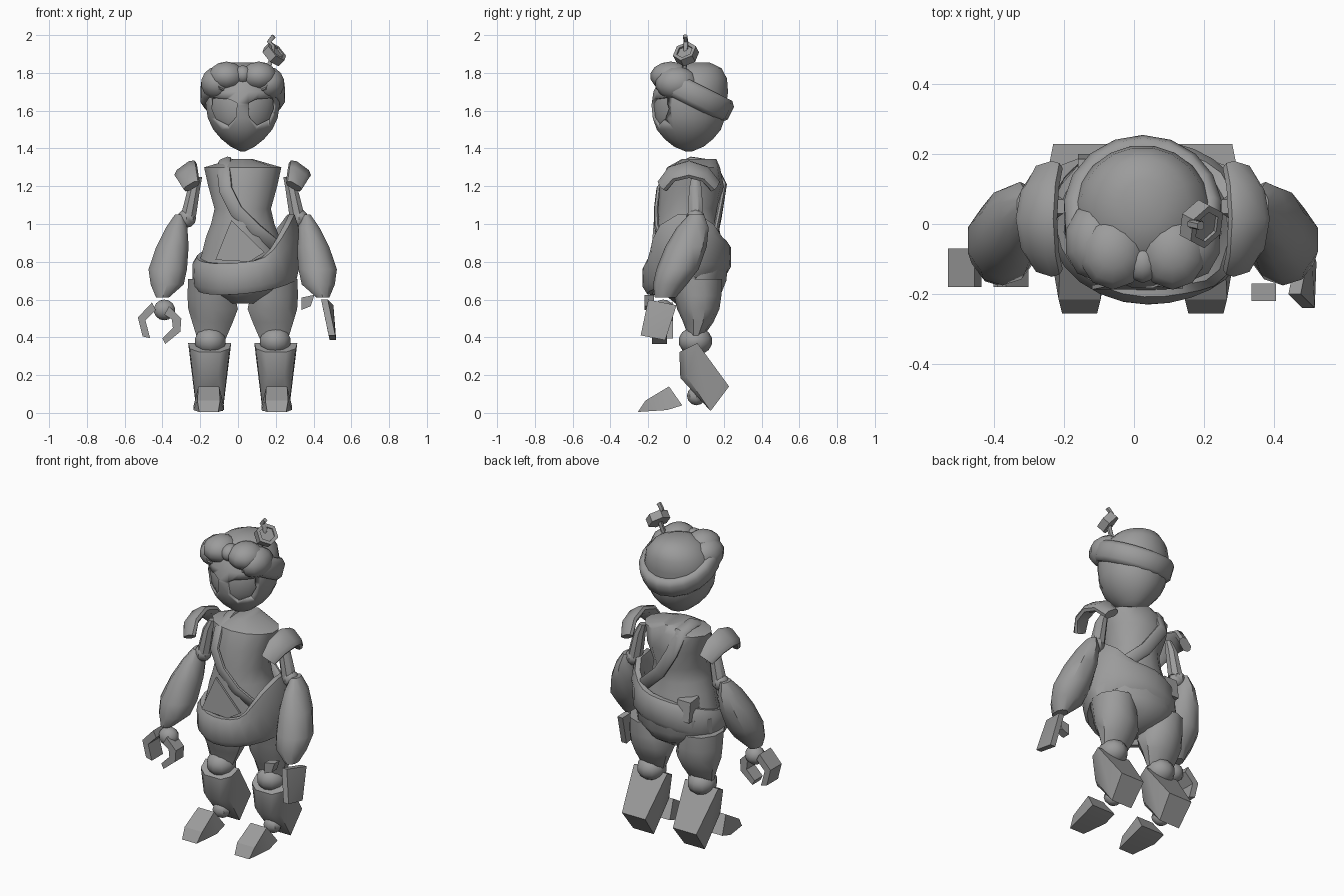
import bpy, bmesh, math
from mathutils import Vector

if "Cube" in bpy.data.objects:
    bpy.data.objects.remove(bpy.data.objects["Cube"], do_unlink=True)

MID = 0.025  # x of the symmetry plane
grey = bpy.data.materials.new("plain_grey")
grey.use_nodes = True
grey.diffuse_color = (0.33, 0.33, 0.33, 1)
grey.node_tree.nodes["Principled BSDF"].inputs["Base Color"].default_value = (0.33, 0.33, 0.33, 1)


def finish(name, bm, angle=35):
    bmesh.ops.recalc_face_normals(bm, faces=bm.faces)
    mesh = bpy.data.meshes.new(name)
    bm.to_mesh(mesh)
    bm.free()
    mesh.materials.append(grey)
    ob = bpy.data.objects.new(name, mesh)
    bpy.context.collection.objects.link(ob)
    bpy.ops.object.select_all(action='DESELECT')
    ob.select_set(True)
    bpy.context.view_layer.objects.active = ob
    bpy.ops.object.shade_smooth_by_angle(angle=math.radians(angle))
    return ob


def skin(bm, rings, closed=False):
    """Bridge equal-sized rings of points with quads, capping open ends."""
    vs = [[bm.verts.new(p) for p in r] for r in rings]
    n = len(vs[0])
    for k in range(len(vs) if closed else len(vs) - 1):
        a, b = vs[k], vs[(k + 1) % len(vs)]
        for i in range(n):
            j = (i + 1) % n
            bm.faces.new((a[i], a[j], b[j], b[i]))
    if not closed:
        bm.faces.new(vs[0])
        bm.faces.new(vs[-1])


def loft(name, rings, sides=12, angle=40):
    """Stack ellipses given as (z, cx, cy, rx, ry)."""
    bm = bmesh.new()
    turn = [2 * math.pi * (i + 0.5) / sides for i in range(sides)]
    skin(bm, [[(cx + rx * math.cos(t), cy + ry * math.sin(t), z) for t in turn]
              for z, cx, cy, rx, ry in rings])
    return finish(name, bm, angle)


def sweep(name, path, centre, widths, thick, closed=False):
    """Sweep a flat eight-sided section along a path, facing away from centre."""
    bm = bmesh.new()
    pts = [Vector(p) for p in path]
    n, rings = len(pts), []
    for i, p in enumerate(pts):
        nxt = pts[(i + 1) % n] if closed else pts[min(i + 1, n - 1)]
        prv = pts[i - 1] if closed else pts[max(i - 1, 0)]
        tan = (nxt - prv).normalized()
        c = Vector((centre[0], centre[1], p.z if centre[2] is None else centre[2]))
        side = tan.cross(p - c).normalized()
        out = side.cross(tan).normalized()
        w = widths[i] if isinstance(widths, list) else widths
        rings.append([p + side * w * u + out * thick * v for u, v in
                      ((-1, -.4), (-.6, -1), (.6, -1), (1, -.4), (1, .4), (.6, 1), (-.6, 1), (-1, .4))])
    skin(bm, rings, closed)
    return finish(name, bm, 50)


def hull(name, points, angle=25):
    bm = bmesh.new()
    vs = [bm.verts.new(p) for p in points]
    bmesh.ops.convex_hull(bm, input=vs)
    bmesh.ops.dissolve_limit(bm, angle_limit=0.02, verts=bm.verts, edges=bm.edges)
    return finish(name, bm, angle)


def slab(name, cx, profile, angle=25):
    """Convex side profile of (y, z, half_width) widened about x = cx."""
    return hull(name, [(cx + s * w, y, z) for y, z, w in profile for s in (-1, 1)], angle)


def prism(name, outline, y0, y1):
    """Extrude an outline of (x, z) along y."""
    bm = bmesh.new()
    skin(bm, [[(x, y, z) for x, z in outline] for y in (y0, y1)])
    return finish(name, bm, 25)


def ball(name, centre, size, segs=10, rings=7):
    bm = bmesh.new()
    bmesh.ops.create_uvsphere(bm, u_segments=segs, v_segments=rings, radius=1)
    for v in bm.verts:
        v.co = Vector(centre) + Vector(a * b for a, b in zip(v.co, size))
    return finish(name, bm, 40)


# Head with sunken eyes
head_rings = [(1.385, .015, .02), (1.41, .065, .08), (1.45, .115, .13), (1.5, .158, .172), (1.56, .187, .193),
              (1.63, .198, .2), (1.7, .2, .2), (1.77, .18, .18), (1.825, .13, .14), (1.855, .06, .07)]


def head_shape(name, k):
    return loft(name, [(1.62 + (z - 1.62) * k, MID, .015 + .2 * max(0, z - 1.65), rx * k, ry * k)
                       for z, rx, ry in head_rings], 20, 50)


head = head_shape("head", 1)
eye = [(.03, 1.64), (.07, 1.66), (.158, 1.668), (.163, 1.61), (.14, 1.555), (.075, 1.523), (.035, 1.565)]
for s in (-1, 1):
    cutter = prism("eye_cutter", [(MID + s * x, z) for x, z in eye], -.4, -.04)
    mod = head.modifiers.new("eye", 'BOOLEAN')
    mod.object, mod.operation, mod.solver = cutter, 'DIFFERENCE', 'EXACT'
    bpy.context.view_layer.objects.active = head
    bpy.ops.object.modifier_apply(modifier="eye")
    bpy.data.objects.remove(cutter, do_unlink=True)
head_shape("eye_panels", .94)

# Hair: tilted roll around the sides and back, with puffs at the front
band = []
for i in range(15):
    a = math.radians(-55 + 290 * i / 14)
    y = .025 + .18 * math.sin(a)
    band.append((MID + .19 * math.cos(a), y, 1.705 - .5 * y))
sweep("hair_band", band, (MID, .025, 1.692), .062, .036)
for s in (-1, 1):
    ball("hair_inner_puff", (MID + s * .085, -.08, 1.782), (.1, .11, .078))
    ball("hair_outer_puff", (MID + s * .135, -.05, 1.745), (.09, .115, .088))
ball("hair_middle_puff", (MID, -.11, 1.79), (.05, .06, .05))

# Hair ornament: tilted hexagonal nut on a bent stem
axis = Vector((.66, -.35, .66)).normalized()
flat = axis.cross((0, 0, 1)).normalized()
up = flat.cross(axis)
bm = bmesh.new()
nut = []
for r, d in ((.045, .014), (.045, .024), (.066, .024), (.066, -.024), (.045, -.024)):
    nut.append([Vector((.192, 0, 1.9)) + axis * d + (up * math.cos(t) + flat * math.sin(t)) * r
                for t in [math.pi * i / 3 for i in range(6)]])
skin(bm, nut)
finish("ornament_nut", bm, 25)
sweep("ornament_stem", [(.15, -.01, 1.8), (.18, -.005, 1.88), (.185, 0, 1.94), (.165, 0, 1.965),
                        (.19, -.005, 1.995)], (1, 0, 1.9), .012, .012)

# Torso and pelvis
loft("torso", [(.72, MID, .02, .26, .19), (.85, MID, .015, .22, .185), (.93, MID, .01, .2, .175),
               (1.0, MID, .005, .172, .167), (1.08, MID, .01, .153, .158), (1.2, MID, .03, .187, .17),
               (1.3, MID, .04, .21, .14), (1.345, MID, .07, .05, .09)], 14)
loft("pelvis", [(.58, MID, .02, .06, .08), (.64, MID, .03, .18, .165), (.7, MID, .03, .265, .19),
                (.8, MID, .03, .26, .2)], 12)

# Rolled belt with a tall flap on the left hip
belt, heights = [], []
for i in range(24):
    a = 2 * math.pi * i / 24
    c, s = math.cos(a), math.sin(a)
    flap = max(0, c) ** 4
    belt.append((MID + .015 + .245 * c, .005 + .198 * s, .77 + .03 * c + .075 * flap + .055 * s))
    heights.append(.083 + .1 * flap)
sweep("belt", belt, (MID + .015, .005, None), heights, .036, True)

# Shoulder strap, belly flap and back pouch
sweep("shoulder_strap", [(-.07, .03, 1.335), (-.075, -.08, 1.28), (-.065, -.136, 1.18), (-.01, -.15, 1.07),
                         (.09, -.148, .97), (.2, -.11, .88), (.255, .02, .85), (.2, .15, .92),
                         (.06, .175, 1.05), (-.04, .2, 1.2), (-.065, .14, 1.32)],
      (MID, .03, 1.1), .036, .015, True)
front_flap = [(-.035, 1.02), (.14, .85), (.06, .8), (-.12, .81)]
hull("belly_flap", [(x, -.158 - d - .08 * (1.02 - z), z) for x, z in front_flap for d in (0, .012)])
hull("back_pouch", [(x, y, z) for x in (-.16, -.07) for y, z in
                    ((.08, .8), (.2, .8), (.185, .92), (.1, .93))])

# Paired limbs
for s, side in ((-1, "right"), (1, "left")):
    def X(x):
        return MID + s * x

    def limb(part, rings, sides=10):
        loft(f"{side}_{part}", [(z, X(x), y, rx, ry) for z, x, y, rx, ry in rings], sides)

    sweep(f"{side}_shoulder_pad", [(X(.27), -.125, 1.2), (X(.293), -.075, 1.265), (X(.303), .015, 1.29),
                                   (X(.293), .1, 1.265), (X(.27), .155, 1.2)],
          (X(.165), .015, 1.1), [.045, .06, .066, .06, .045], .024)
    limb("upper_arm", [(1.25, .235, .05, .022, .022), (1.19, .258, .05, .035, .036),
                       (1.04, .288, .05, .044, .045)], 8)
    ball(f"{side}_elbow", (X(.297), .05, 1.03), (.05, .05, .05), 8, 6)
    limb("forearm", [(1.05, .335, .055, .025, .04), (.98, .35, .035, .06, .085), (.88, .372, 0, .09, .11),
                     (.76, .397, -.045, .107, .112), (.68, .4, -.085, .092, .09),
                     (.61, .425, -.11, .035, .055)])

    # Legs
    limb("thigh", [(.71, .175, .05, .12, .14), (.62, .167, .062, .132, .125), (.55, .157, .065, .138, .112),
                   (.48, .16, .065, .113, .08), (.395, .165, .05, .08, .035)])
    ball(f"{side}_knee", (X(.172), .05, .38), (.086, .09, .075))
    slab(f"{side}_shin", X(.175), [(.06, .37, .114), (-.035, .322, .055), (.0, .34, .105), (-.03, .185, .045),
                                   (.005, .19, .088), (.13, .01, .07), (.228, .14, .08)], 45)
    ball(f"{side}_ankle", (X(.175), .055, .09), (.055, .05, .05), 8, 6)
    slab(f"{side}_foot", X(.18), [(-.255, .005, .05), (-.02, .04, .08), (-.09, .14, .055),
                                  (-.215, .065, .06), (-.1, .015, .08)])

# Right claw hand: ball wrist with two hooked fingers
ball("claw_wrist", (-.39, -.12, .545), (.06, .055, .055))
prism("claw_outer_finger", [(-.455, .585), (-.53, .505), (-.505, .405), (-.465, .395), (-.49, .49),
                            (-.435, .545)], -.18, -.07)
prism("claw_inner_finger", [(-.365, .565), (-.3, .5), (-.305, .43), (-.385, .365), (-.4, .395),
                            (-.345, .45), (-.35, .495), (-.39, .52)], -.18, -.1)

# Left mitten hand: flat palm and small thumb
hull("mitten_palm", [(x + d, y, z) for x, y, z in
                     ((.44, -.2, .6), (.47, -.05, .57), (.48, -.24, .41), (.485, -.11, .385))
                     for d in (0, .035)])
hull("mitten_thumb", [(x, y, z) for x, z in ((.335, .61), (.405, .625), (.385, .565), (.335, .545))
                      for y in (-.22, -.17)])
